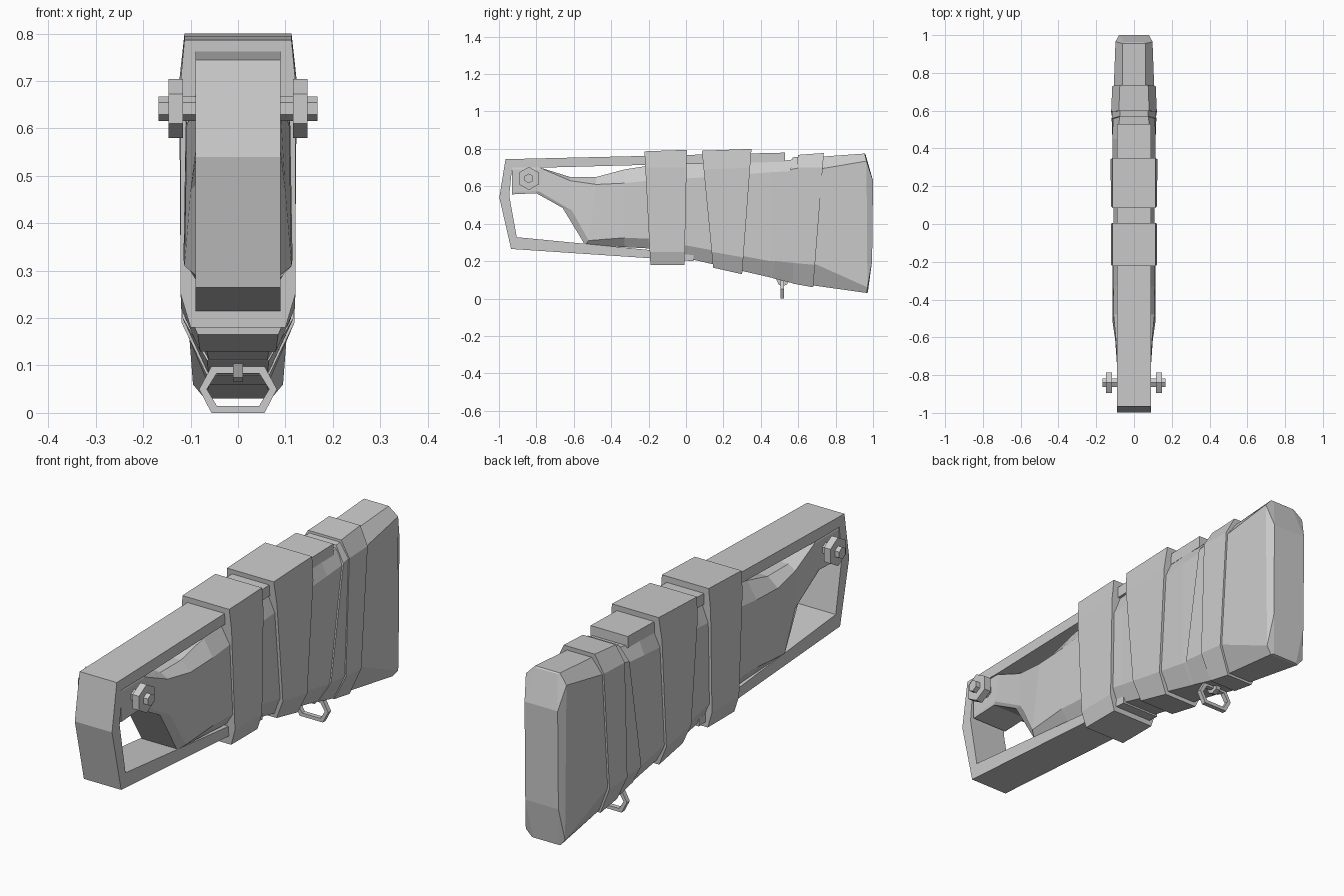
import bpy, bmesh, math
from mathutils import Matrix

if "Cube" in bpy.data.objects:
    bpy.data.objects.remove(bpy.data.objects["Cube"])


def finish(bm, name):
    bmesh.ops.recalc_face_normals(bm, faces=bm.faces)
    me = bpy.data.meshes.new(name)
    bm.to_mesh(me)
    bm.free()
    ob = bpy.data.objects.new(name, me)
    bpy.context.collection.objects.link(ob)
    return ob


def loft(name, sections):
    """Each section: four (y, z, half_width) from top to bottom, mirrored to an octagon."""
    bm = bmesh.new()
    rings = []
    for s in sections:
        pts = [(w, y, z) for y, z, w in s] + [(-w, y, z) for y, z, w in reversed(s)]
        rings.append([bm.verts.new(p) for p in pts])
    for a, b in zip(rings, rings[1:]):
        for i in range(8):
            j = (i + 1) % 8
            bm.faces.new((a[i], a[j], b[j], b[i]))
    for r in (rings[0], rings[-1]):
        for i in range(3):
            bm.faces.new((r[i], r[i + 1], r[6 - i], r[7 - i]))
    return finish(bm, name)


def band(name, front, back):
    """Wrap strap: front and back edges as (y_top, y_bottom, profile of (z, half_width))."""
    secs = []
    for yt, yb, prof in (front, back):
        zt, zb = prof[0][0], prof[-1][0]
        secs.append([(yt + (yb - yt) * (zt - z) / (zt - zb), z, w) for z, w in prof])
    return loft(name, secs)


def extrude_x(name, profile, w):
    bm = bmesh.new()
    f = bm.faces.new([bm.verts.new((-w, y, z)) for y, z in profile])
    r = bmesh.ops.extrude_face_region(bm, geom=[f])
    for v in r["geom"]:
        if isinstance(v, bmesh.types.BMVert):
            v.co.x = w
    return finish(bm, name)


def hex_prism(name, r, x0, x1, y, z):
    bm = bmesh.new()
    m = Matrix.Translation(((x0 + x1) / 2, y, z)) @ Matrix.Rotation(math.pi / 2, 4, 'Y')
    bmesh.ops.create_cone(bm, cap_ends=True, segments=6, radius1=r, radius2=r,
                          depth=abs(x1 - x0), matrix=m @ Matrix.Rotation(math.pi / 2, 4, 'Z'))
    # point of the hexagon faces up
    zmax = max(v.co.z for v in bm.verts) - z
    if zmax < r * 0.95:
        bmesh.ops.rotate(bm, verts=bm.verts, cent=(0, y, z),
                         matrix=Matrix.Rotation(math.pi / 6, 3, 'X'))
    return finish(bm, name)


# stock body, from the thin neck to the flared butt
loft("stock_body", [
    [(-.93, .70, .085), (-.93, .69, .087), (-.93, .57, .087), (-.93, .557, .085)],
    [(-.78, .70, .083), (-.76, .69, .087), (-.79, .575, .087), (-.80, .563, .085)],
    [(-.62, .65, .06), (-.62, .63, .095), (-.61, .47, .10), (-.66, .485, .085)],
    [(-.48, .65, .06), (-.48, .61, .108), (-.52, .31, .113), (-.54, .287, .085)],
    [(-.33, .69, .065), (-.33, .617, .11), (-.33, .325, .115), (-.33, .275, .08)],
    [(-.20, .71, .07), (-.20, .63, .11), (-.20, .32, .113), (-.20, .268, .08)],
    [(.05, .72, .08), (.05, .645, .108), (.05, .275, .108), (.05, .205, .08)],
    [(.45, .73, .09), (.45, .675, .114), (.45, .20, .112), (.45, .113, .062)],
    [(.70, .757, .06), (.70, .69, .108), (.68, .19, .105), (.68, .07, .057)],
    [(.955, .775, .06), (.965, .735, .098), (.97, .06, .095), (.965, .03, .07)],
    [(.96, .770, .05), (1.0, .63, .08), (.995, .20, .08), (.972, .032, .06)],
])

# metal frame with long top rail and short lower rail
extrude_x("frame", [
    (.53, .78), (-.965, .745), (-.998, .54), (-.935, .265), (.04, .20), (.04, .235),
    (-.20, .26), (-.905, .328), (-.945, .55), (-.93, .70), (-.76, .70), (-.20, .715),
    (.53, .73)], .09)

# wrapped straps
band("front_strap",
     (-.222, -.19, [(.787, .113), (.70, .121), (.25, .121), (.18, .10)]),
     (.005, -.008, [(.795, .113), (.70, .121), (.25, .121), (.18, .10)]))
band("middle_strap",
     (.085, .145, [(.79, .113), (.69, .122), (.25, .121), (.165, .085)]),
     (.35, .30, [(.80, .113), (.70, .124), (.22, .12), (.13, .08)]))
band("rear_strap_under",
     (.57, .46, [(.755, .075), (.69, .118), (.20, .117), (.11, .065)]),
     (.62, .58, [(.76, .075), (.70, .116), (.19, .113), (.08, .062)]))
band("rear_strap_over",
     (.598, .57, [(.768, .08), (.70, .121), (.19, .119), (.08, .066)]),
     (.737, .68, [(.778, .075), (.70, .115), (.18, .113), (.06, .063)]))

# hex bolts on both sides
for side, s in (("right", 1), ("left", -1)):
    hex_prism(side + "_nut", .062, s * .116, s * .147, -.84, .642)
    hex_prism(side + "_bolt", .026, s * .08, s * .168, -.84, .642)

# sling loop: hexagonal ring below the stock
outer = [(.082, .05), (.056, .098), (-.056, .098), (-.082, .05), (-.056, 0), (.056, 0)]
bm = bmesh.new()
rings = []
for k, y in ((1, .505), (.8, .505), (.8, .525), (1, .525)):
    rings.append([bm.verts.new((x * k, y, .05 + (z - .05) * (k if k == 1 else .7)))
                  for x, z in outer])
for a, b in zip(rings, rings[1:] + rings[:1]):
    for i in range(6):
        j = (i + 1) % 6
        bm.faces.new((a[i], a[j], b[j], b[i]))
finish(bm, "sling_loop")

# clip holding the loop
extrude_x("sling_clip", [(.475, .12), (.495, .075), (.515, .065), (.54, .075), (.56, .11)], .011)
